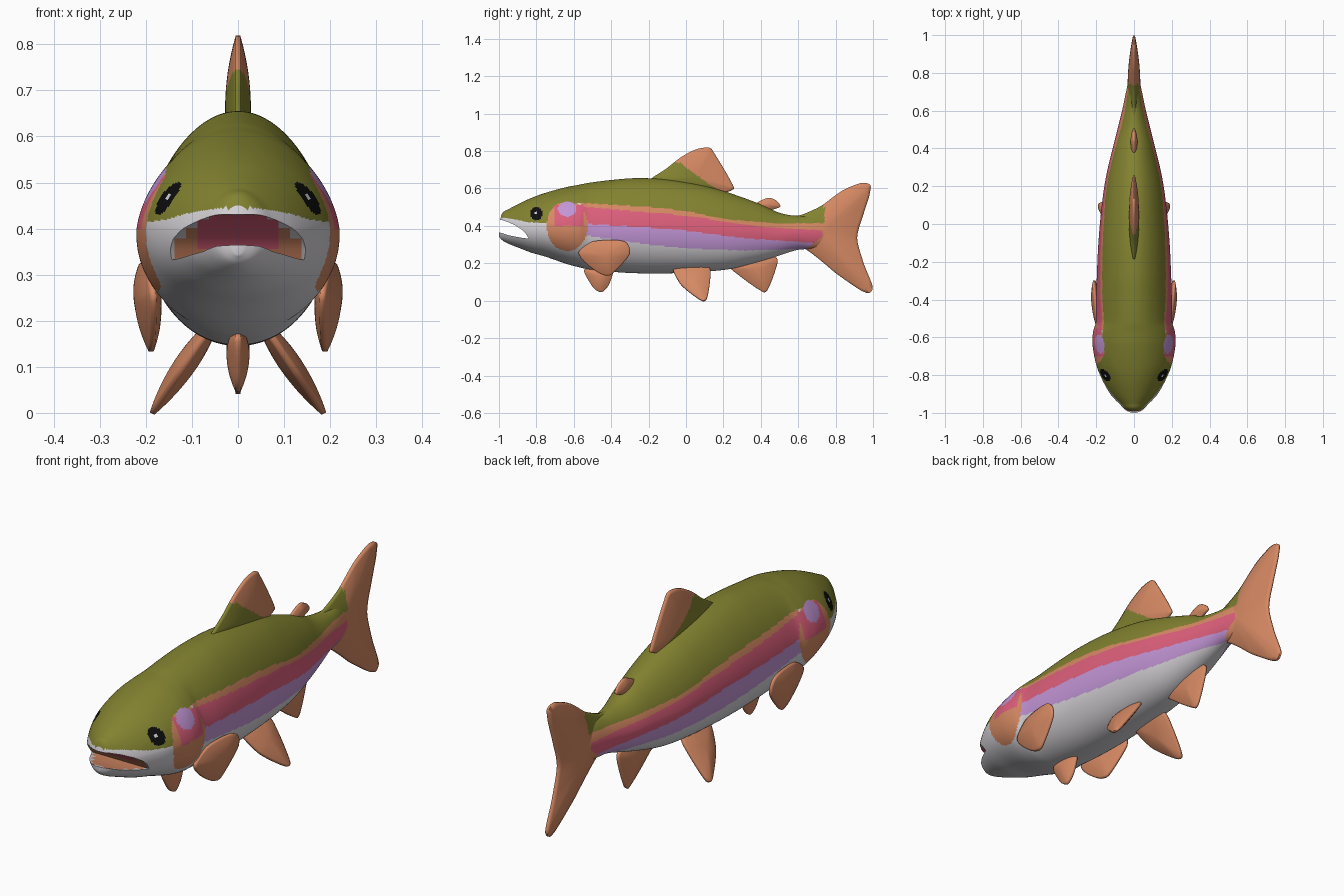
import bpy, bmesh, math

if "Cube" in bpy.data.objects:
    bpy.data.objects.remove(bpy.data.objects["Cube"])

# ---------- materials ----------
COLOURS = [("olive_back", (.225, .225, .03)), ("fin_orange", (.67, .25, .125)),
           ("side_pink", (.72, .115, .2)), ("lavender", (.54, .30, .67)),
           ("belly_white", (.68, .66, .69)), ("eye_black", (.004, .004, .004))]
MATS = []
for name, c in COLOURS:
    m = bpy.data.materials.new(name)
    m.diffuse_color = (*c, 1)
    m.use_nodes = True
    m.node_tree.nodes["Principled BSDF"].inputs["Base Color"].default_value = m.diffuse_color
    MATS.append(m)
OLIVE, ORANGE, PINK, LAV, WHITE, BLACK = range(6)


# ---------- helpers ----------
def lerp(pts, y):
    """Piecewise linear lookup."""
    for (a, p), (b, q) in zip(pts, pts[1:]):
        if y <= b:
            return p + (q - p) * max(0, (y - a) / (b - a))
    return pts[-1][1]


def smooth_lookup(rows, y):
    """Hermite interpolation through rows (y, v1, v2, ...)."""
    n = len(rows)
    i = max([k for k in range(n - 1) if rows[k][0] <= y] or [0])
    a, b = rows[i], rows[i + 1]
    p, q = rows[max(i - 1, 0)], rows[min(i + 2, n - 1)]
    h = b[0] - a[0]
    t = min(max((y - a[0]) / h, 0), 1)
    out = []
    for k in range(1, len(a)):
        m0 = (b[k] - p[k]) / (b[0] - p[0]) * h
        m1 = (q[k] - a[k]) / (q[0] - a[0]) * h
        out.append((2*t**3 - 3*t*t + 1) * a[k] + (t**3 - 2*t*t + t) * m0
                   + (3*t*t - 2*t**3) * b[k] + (t**3 - t*t) * m1)
    return out


def loft(name, rings):
    """Skin closed rings of points and cap both ends."""
    bm = bmesh.new()
    vs = [[bm.verts.new(p) for p in r] for r in rings]
    n = len(vs[0])
    for a, b in zip(vs, vs[1:]):
        for j in range(n):
            k = (j + 1) % n
            bm.faces.new((a[j], a[k], b[k], b[j]))
    bm.faces.new(vs[0])
    bm.faces.new(vs[-1])
    bmesh.ops.recalc_face_normals(bm, faces=bm.faces)
    me = bpy.data.meshes.new(name)
    bm.to_mesh(me)
    bm.free()
    ob = bpy.data.objects.new(name, me)
    bpy.context.collection.objects.link(ob)
    return ob


def finish(ob, rule, angle=50):
    """Colour faces by a rule on their centres and shade smooth."""
    me = ob.data
    me.materials.clear()
    for m in MATS:
        me.materials.append(m)
    for f in me.polygons:
        f.material_index = rule(*f.center)
    me.shade_smooth()
    me.set_sharp_from_angle(angle=math.radians(angle))


def fin(name, outline, centre, thick, place, rule=lambda x, y, z: ORANGE, edge=.005):
    """Pillow-shaped fin from a closed (y, z) outline."""
    n, pts = len(outline), []
    for i in range(n):
        p0, p1, p2, p3 = (outline[(i + d) % n] for d in (-1, 0, 1, 2))
        for s in range(6):
            t = s / 6
            pts.append([b + .4*t*(c - a) + t*t*(.8*a - 2.2*b + 1.8*c - .4*d)
                        + t**3*(-.4*a + 1.2*b - 1.2*c + .4*d)
                        for a, b, c, d in zip(p0, p1, p2, p3)])
    scales = [.02] + [k / 14 for k in range(1, 15)]
    rings = []
    for side, ss in ((1, scales), (-1, scales[::-1])):
        for s in ss:
            off = side * (edge + (thick - edge) * (1 - s * s))
            rings.append([place(centre[0] + s * (y - centre[0]),
                                centre[1] + s * (z - centre[1]), off) for y, z in pts])
    finish(loft(name, rings), rule, 80)


# ---------- body ----------
# y, top z, bottom z, half width
BODY = [(-1.0, .40, .343, .012), (-.985, .463, .325, .05), (-.95, .488, .305, .085),
        (-.9, .515, .285, .125), (-.83, .548, .258, .165), (-.75, .577, .235, .198),
        (-.64, .607, .197, .219), (-.57, .62, .178, .216), (-.52, .63, .168, .202),
        (-.4, .645, .155, .2), (-.27, .655, .147, .196), (-.1, .648, .146, .188),
        (.1, .615, .155, .17), (.25, .57, .172, .148), (.4, .515, .21, .113),
        (.5, .47, .242, .088), (.6, .452, .272, .063), (.7, .45, .28, .042),
        (.8, .41, .32, .02), (.85, .37, .355, .004)]


def section(y):
    top, bot, w = smooth_lookup(BODY, y)
    return (top + bot) / 2, (top - bot) / 2, w


def egg(s):
    """Width factor: narrower back, fuller belly."""
    return 1 - (.14 if s > 0 else .07) * s


# lower edges of the side bands
OLIVE_EDGE = [(-1, .446), (-.95, .44), (-.9, .432), (-.85, .42), (-.73, .412), (-.68, .52),
              (-.55, .522), (-.2, .502), (0, .48), (.2, .437), (.5, .412), (.74, .415)]
ORANGE_EDGE = [(-.55, .503), (0, .455), (.4, .395), (.74, .375)]
PINK_EDGE = [(-.55, .412), (-.2, .39), (0, .375), (.3, .335), (.74, .305)]
LAV_EDGE = [(-.55, .35), (-.2, .30), (0, .28), (.3, .268), (.74, .28)]


def inside(y, z, cy, cz, ry, rz):
    return ((y - cy) / ry) ** 2 + ((z - cz) / rz) ** 2 < 1


def paint(x, y, z):
    if inside(y, z, -.80, .466, .032, .036):
        return WHITE if inside(y, z, -.803, .47, .007, .007) else BLACK
    if -.992 < y < -.8:                            # mouth lining
        c, h, w = section(y)
        s = (z - c) / h
        if (x / w / egg(s)) ** 2 + s * s < .86:
            return PINK if abs(x) < .085 and z > .36 else ORANGE
    if y > (.74 if z > .4 else .725 - max(0, .34 - z) * 1.3):   # tail fin
        return ORANGE
    if inside(y, z, -.635, .49, .05, .04):         # gill cover
        return LAV
    if -.70 < y < -.55 and .40 < z < .512:
        return PINK
    if inside(y, z, -.635, .40, .11, .135) and z < .52:
        return ORANGE
    if z > lerp(OLIVE_EDGE, y):
        return OLIVE
    if y > -.56:
        for edge, col in ((ORANGE_EDGE, ORANGE), (PINK_EDGE, PINK), (LAV_EDGE, LAV)):
            if z > lerp(edge, y):
                return col
    return WHITE


N, R = 224, 220
rings = []
for i in range(R + 1):
    y = -1 + 1.85 * (i / R) ** 1.2
    c, h, w = section(y)
    ring = []
    for j in range(N):
        a = 2 * math.pi * j / N
        ring.append((w * math.cos(a) * egg(math.sin(a)), y, c + h * math.sin(a)))
    rings.append(ring)
body = loft("body", rings)

# open mouth cut out with a wedge
wedge = [(-1.05, .432), (-.98, .43), (-.95, .42), (-.91, .401), (-.875, .378), (-.855, .356),
         (-.84, .332), (-.87, .335), (-.91, .342), (-.95, .35), (-.985, .362), (-1.05, .372)]
cutter = loft("mouth_cutter", [[(-.301 + .602 * k / 48, y, z) for y, z in wedge]
                               for k in range(49)])
cutter.hide_render = True
mod = body.modifiers.new("mouth", 'BOOLEAN')
mod.operation, mod.solver, mod.object = 'DIFFERENCE', 'EXACT', cutter
cut = bpy.data.meshes.new_from_object(
    body.evaluated_get(bpy.context.evaluated_depsgraph_get()))
body.modifiers.clear()
body.data = cut
bpy.data.objects.remove(cutter)
finish(body, paint)


# ---------- fins on the centre line ----------
def flat(y, z, off):
    return (off, y, z)


fin("tail_fin", [(.55, .44), (.62, .46), (.72, .505), (.83, .585), (.93, .628), (.985, .62),
                 (.98, .56), (.945, .45), (.915, .335), (.95, .2), (.997, .08), (.985, .043),
                 (.94, .052), (.81, .14), (.72, .215), (.63, .28), (.55, .29)],
    (.72, .365), .034, flat, paint)
fin("dorsal_fin", [(-.2, .635), (-.1, .71), (-.03, .765), (.05, .808), (.125, .818),
                   (.16, .775), (.25, .62), (.24, .588), (.1, .56), (-.1, .58)],
    (.05, .66), .028, flat,
    lambda x, y, z: OLIVE if z < .755 - (y + .06) * .72 else ORANGE)
fin("small_back_fin", [(.36, .505), (.39, .53), (.44, .55), (.48, .538), (.505, .505),
                       (.46, .485), (.42, .48)], (.44, .515), .018, flat)
fin("rear_belly_fin", [(.235, .185), (.29, .13), (.395, .056), (.435, .055), (.49, .205),
                       (.455, .245), (.34, .24)], (.38, .17), .026, flat)
fin("front_belly_fin", [(-.545, .165), (-.5, .075), (-.455, .045), (-.415, .08), (-.39, .165),
                        (-.46, .19)], (-.46, .13), .025, flat)

# ---------- paired fins ----------
for side, s in (("right", 1), ("left", -1)):
    fin(side + "_chest_fin", [(-.575, .255), (-.51, .312), (-.42, .325), (-.325, .315),
                              (-.3, .25), (-.395, .142), (-.45, .14), (-.525, .19)],
        (-.43, .24), .028,
        lambda y, z, o: (s * (.196 + .1 * (y + .43) + .08 * (z - .24) + o), y, z))
    fin(side + "_pelvic_fin", [(-.07, .18), (-.03, .09), (.065, .012), (.11, .008),
                               (.132, .15), (.1, .2), (0, .21)],
        (.04, .11), .022,
        lambda y, z, o: (s * (.07 + (.17 - z) * .68 + o), y, z + o * .5))
